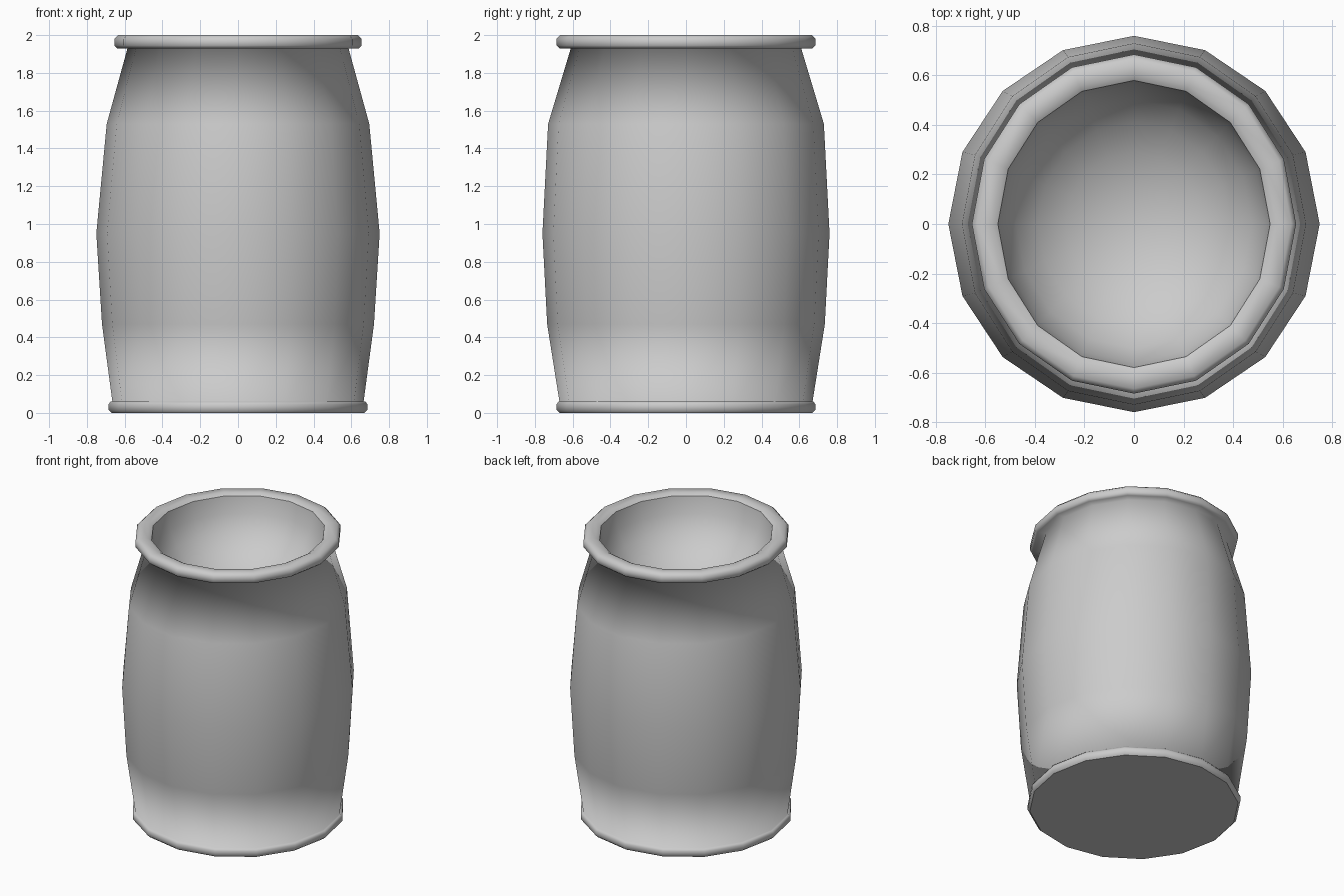
import bpy, bmesh, math

cube = bpy.data.objects.get("Cube")
if cube:
    bpy.data.objects.remove(cube, do_unlink=True)

SIDES = 16

# Single plain grey
grey = bpy.data.materials.new("plain_grey")
grey.use_nodes = True
colour = (0.6, 0.6, 0.6, 1)
grey.diffuse_color = colour
grey.node_tree.nodes["Principled BSDF"].inputs["Base Color"].default_value = colour


def loft(name, rings, base_cap=False, tip=None):
    """Stack of elliptical rings (rx, ry, z) joined by smooth quads."""
    bm = bmesh.new()
    loops = []
    for rx, ry, z in rings:
        angles = [math.tau * i / SIDES for i in range(SIDES)]
        loops.append([bm.verts.new((rx * math.cos(a), ry * math.sin(a), z)) for a in angles])
    for low, high in zip(loops, loops[1:]):
        for i in range(SIDES):
            j = (i + 1) % SIDES
            bm.faces.new((low[i], low[j], high[j], high[i]))
    if tip is not None:
        point = bm.verts.new((0, 0, tip))
        for i in range(SIDES):
            bm.faces.new((loops[-1][i], loops[-1][(i + 1) % SIDES], point))
    for face in bm.faces:
        face.smooth = True
    if base_cap:
        cap = bm.faces.new(loops[0][::-1])
        cap.smooth = False
        for edge in cap.edges:
            edge.smooth = False
    mesh = bpy.data.meshes.new(name)
    bm.to_mesh(mesh)
    bm.free()
    mesh.materials.append(grey)
    obj = bpy.data.objects.new(name, mesh)
    bpy.context.collection.objects.link(obj)
    return obj


# Foot ring, bulging wall and rolled top rim
loft("barrel_shell", [
    (0.67, 0.67, 0.0),
    (0.685, 0.685, 0.015),
    (0.685, 0.685, 0.045),
    (0.675, 0.675, 0.06),
    (0.665, 0.67, 0.06),
    (0.72, 0.735, 0.47),
    (0.75, 0.76, 0.95),
    (0.695, 0.73, 1.53),
    (0.585, 0.61, 1.93),
    (0.64, 0.67, 1.93),
    (0.655, 0.685, 1.945),
    (0.655, 0.685, 1.98),
    (0.635, 0.665, 2.0),
    (0.575, 0.605, 2.0),
    (0.55, 0.58, 1.985),
], base_cap=True)

# Rounded hollow inside the rim
DEPTH = 0.45
TOP = 1.985
STEPS = 6
bowl = []
for k in range(STEPS):
    t = math.pi / 2 * k / STEPS
    bowl.append((0.55 * math.cos(t), 0.58 * math.cos(t), TOP - DEPTH * math.sin(t)))
loft("inner_bowl", bowl, tip=TOP - DEPTH)
